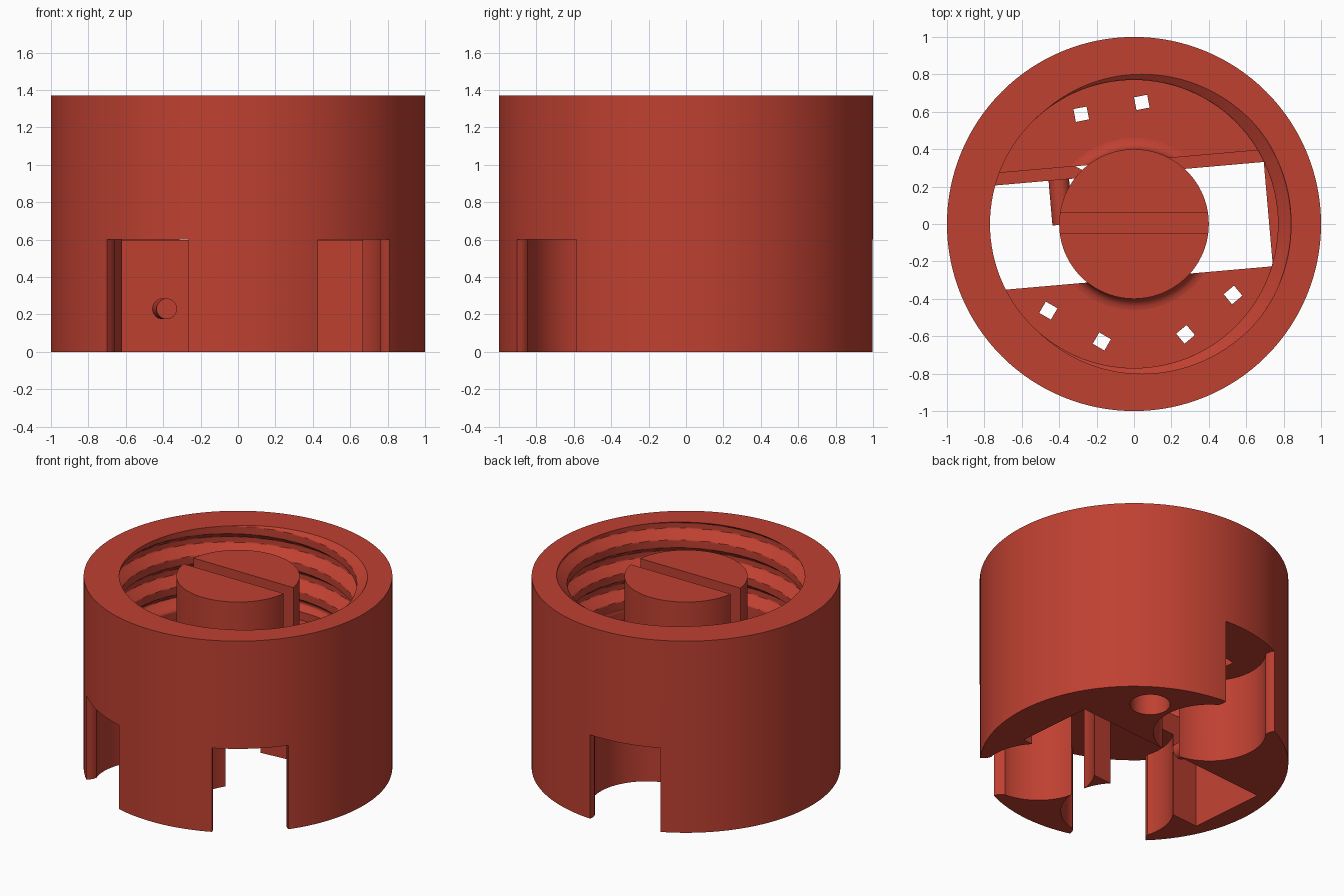
import bpy, bmesh, math
from mathutils import Matrix

if "Cube" in bpy.data.objects:
    bpy.data.objects.remove(bpy.data.objects["Cube"])

H, ROOF, FLOOR = 1.37, 0.60, 0.75     # total height, pocket roof, bore floor
TILT = math.radians(5)                # turn of the central channel

red = bpy.data.materials.new("brick red")
red.diffuse_color = (0.52, 0.052, 0.031, 1)
red.use_nodes = True
red.node_tree.nodes["Principled BSDF"].inputs["Base Color"].default_value = red.diffuse_color


def add(name, bm, turn=0.0):
    bm.transform(Matrix.Rotation(turn, 4, 'Z'))
    bmesh.ops.recalc_face_normals(bm, faces=bm.faces)
    me = bpy.data.meshes.new(name)
    bm.to_mesh(me)
    bm.free()
    me.materials.append(red)
    ob = bpy.data.objects.new(name, me)
    bpy.context.collection.objects.link(ob)
    return ob


def loft(name, rings, turn=0.0):
    """Closed solid through matching rings of points."""
    bm = bmesh.new()
    rings = [[bm.verts.new(p) for p in ring] for ring in rings]
    n = len(rings[0])
    for a, b in zip(rings, rings[1:]):
        for i in range(n):
            j = (i + 1) % n
            bm.faces.new((a[i], a[j], b[j], b[i]))
    bm.faces.new(rings[0][::-1])
    bm.faces.new(rings[-1])
    return add(name, bm, turn)


def prism(name, outline, z0, z1, turn=0.0):
    return loft(name, [[(x, y, z) for x, y in outline] for z in (z0, z1)], turn)


def box(name, x0, x1, y0, y1, z0, z1, turn=0.0):
    return prism(name, [(x0, y0), (x1, y0), (x1, y1), (x0, y1)], z0, z1, turn)


def lathe(name, profile, n, x=0.0, y=0.0):
    """Closed solid from (radius, z) rings."""
    return loft(name, [[(x + r * math.cos(2 * math.pi * i / n),
                         y + r * math.sin(2 * math.pi * i / n), z)
                        for i in range(n)] for r, z in profile])


def activate(ob):
    bpy.ops.object.select_all(action='DESELECT')
    bpy.context.view_layer.objects.active = ob
    ob.select_set(True)


def cut(target, cutter):
    m = target.modifiers.new("cut", 'BOOLEAN')
    m.operation, m.solver, m.object = 'DIFFERENCE', 'MANIFOLD', cutter
    activate(target)
    bpy.ops.object.modifier_apply(modifier=m.name)
    bpy.data.objects.remove(cutter)


def smooth(ob):
    activate(ob)
    bpy.ops.object.shade_smooth_by_angle(angle=math.radians(30))


# Threaded bore: helical groove written as a radius over angle and height
def threaded_bore(n=120, rows=120, pitch=0.2):
    top = H + 0.02
    rings = []
    for k in range(rows + 1):
        z = FLOOR + (top - FLOOR) * k / rows
        fade = min(1, max(0, (z - FLOOR - 0.06) / 0.06))
        ring = []
        for i in range(n):
            a = 2 * math.pi * i / n
            t = ((z - H) / pitch - a / (2 * math.pi) + 0.5) % 1 - 0.5
            r = 0.77 + 0.07 * fade * min(1, max(0, (0.36 - abs(t)) / 0.26))
            ring.append((r * math.cos(a), r * math.sin(a), z))
        rings.append(ring)
    return loft("bore_cutter", rings)


# Keyhole outline: round pocket with a rounded-lip mouth through the rim
def keyhole(c=0.63, r=0.365):
    lip = [(0.895, 0.247), (0.92, 0.24), (0.945, 0.241), (0.968, 0.249), (1.2, 0.27)]
    a0 = math.asin(0.265 / r)
    arc = [(c + r * math.cos(a), r * math.sin(a))
           for a in (a0 + (2 * math.pi - 2 * a0) * i / 56 for i in range(57))]
    return lip[::-1] + arc + [(x, -y) for x, y in lip]


# Stepped central opening: narrow channel below, wider slot through the floor
def opening():
    section = [(-0.29, -0.1), (0.27, -0.1), (0.27, ROOF - 0.002),
               (0.335, ROOF - 0.002), (0.335, FLOOR + 0.006), (-0.29, FLOOR + 0.006)]
    return loft("opening", [[(x, y, z) for y, z in section] for x in (-0.86, 0.72)], TILT)


# Collar body
body = lathe("collar_body", [(1, 0), (1, H)], 128)
cut(body, threaded_bore())

# Three round pockets, each with two square holes through its roof
for deg in (101, 240, 309.7):
    a = math.radians(deg)
    cut(body, prism("pocket", keyhole(), -0.1, ROOF, a))
    for s in (-1, 1):
        y = s * 0.165
        cut(body, box("hole", 0.595, 0.665, y - 0.036, y + 0.036, 0.5, 0.85, a))

cut(body, opening())

# Blind hole in the underside
cut(body, lathe("blind_hole", [(0.13, -0.1), (0.13, 0.5)], 40, x=0.41, y=0.65))
smooth(body)

# Central knob with a straight slot
knob = lathe("center_knob", [(0.40, ROOF), (0.40, H)], 96)
cut(knob, box("slot", -0.6, 0.6, -0.05, 0.06, FLOOR, H + 0.1))
smooth(knob)

# Flared foot of the knob, only where the floor carries it
flare = [(0.40 + 0.06 * (1 - math.sin(t)), FLOOR + 0.06 * (1 - math.cos(t)))
         for t in (math.pi / 2 * k / 5 for k in range(6))]
foot = lathe("knob_foot", [(0.46, FLOOR - 0.02)] + flare, 96)
cut(foot, box("foot_trim", -0.86, 0.72, -0.29, 0.335, 0.5, 1.0, TILT))
smooth(foot)

# Pin reaching from the channel wall
bm = bmesh.new()
bmesh.ops.create_cone(bm, cap_ends=True, segments=32, radius1=0.055, radius2=0.055, depth=0.27)
bm.transform(Matrix.Translation((-0.38, 0.165, 0.23)) @ Matrix.Rotation(math.pi / 2, 4, 'X'))
smooth(add("channel_pin", bm, TILT))
